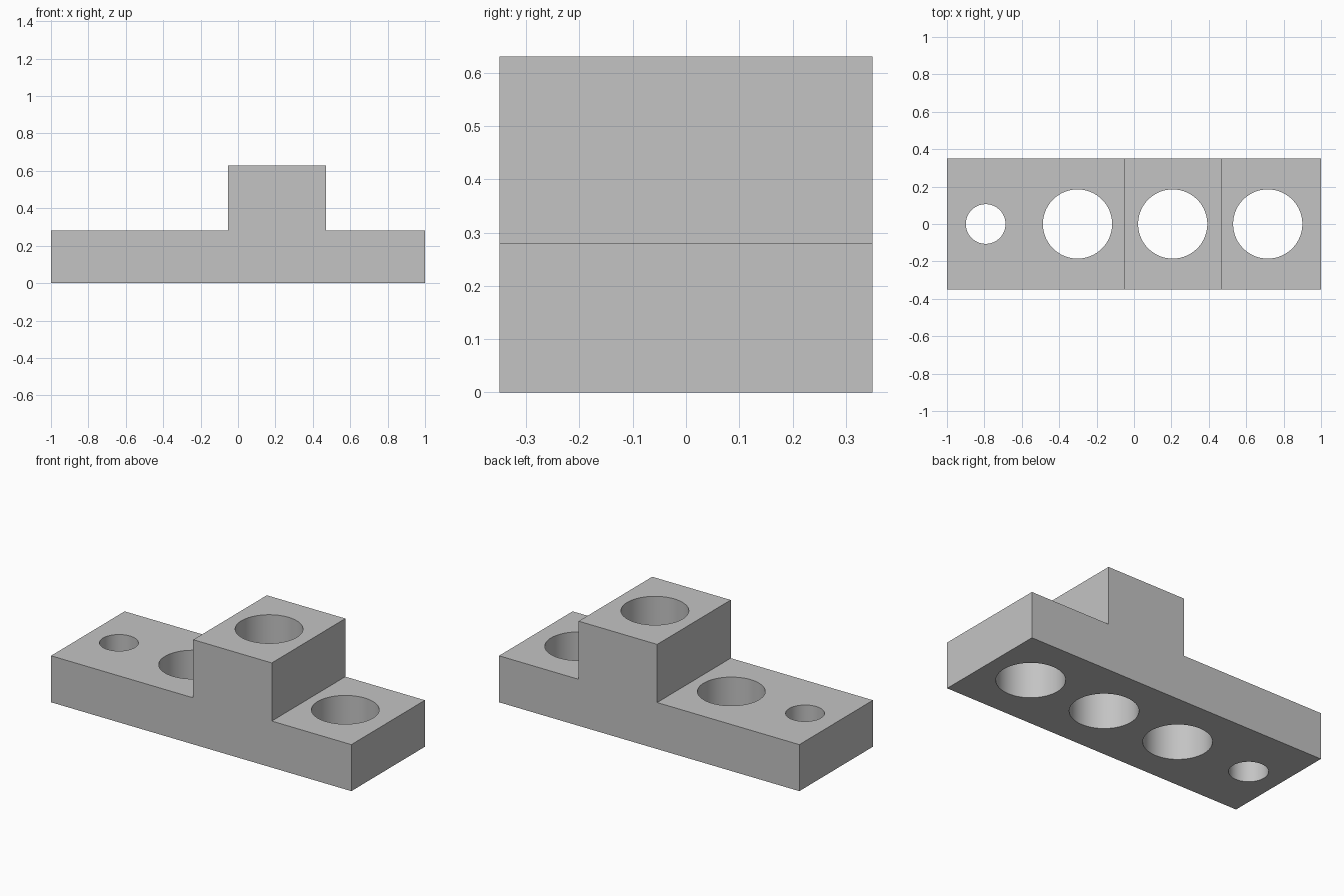
import bpy, bmesh, math

default = bpy.data.objects.get("Cube")
if default:
    bpy.data.objects.remove(default, do_unlink=True)

grey = bpy.data.materials.new("light grey")
grey.use_nodes = True
colour = (0.55, 0.55, 0.55, 1)
grey.diffuse_color = colour
grey.node_tree.nodes["Principled BSDF"].inputs["Base Color"].default_value = colour

HALF_DEPTH = 0.35
BASE_TOP, BLOCK_TOP = 0.28, 0.63
BLOCK_LEFT, BLOCK_RIGHT = -0.053, 0.47

# Stepped block: side profile extruded from front to back
profile = [(-1, 0), (1, 0), (1, BASE_TOP), (BLOCK_RIGHT, BASE_TOP),
           (BLOCK_RIGHT, BLOCK_TOP), (BLOCK_LEFT, BLOCK_TOP),
           (BLOCK_LEFT, BASE_TOP), (-1, BASE_TOP)]
bm = bmesh.new()
face = bm.faces.new([bm.verts.new((x, -HALF_DEPTH, z)) for x, z in profile])
extruded = bmesh.ops.extrude_face_region(bm, geom=[face])["geom"]
bmesh.ops.translate(bm, vec=(0, 2 * HALF_DEPTH, 0),
                    verts=[v for v in extruded if isinstance(v, bmesh.types.BMVert)])
bmesh.ops.recalc_face_normals(bm, faces=bm.faces)
mesh = bpy.data.meshes.new("stepped_block")
bm.to_mesh(mesh)
bm.free()
mesh.materials.append(grey)
block = bpy.data.objects.new("stepped_block", mesh)
bpy.context.collection.objects.link(block)


def drill(x, radius):
    """Cut a vertical through hole in the block."""
    bpy.ops.mesh.primitive_cylinder_add(vertices=96, radius=radius, depth=2,
                                        location=(x, 0, 0.3))
    cutter = bpy.context.object
    cutter.name = "hole_cutter"
    cutter.hide_render = True
    cutter.data.materials.append(grey)
    bpy.ops.object.select_all(action="DESELECT")
    block.select_set(True)
    bpy.context.view_layer.objects.active = block
    cut = block.modifiers.new("hole", "BOOLEAN")
    cut.operation = "DIFFERENCE"
    cut.solver = "EXACT"
    cut.object = cutter
    bpy.ops.object.modifier_apply(modifier=cut.name)
    bpy.data.objects.remove(cutter, do_unlink=True)


# One small hole and three large ones along the centre line
drill(-0.793, 0.106)
for x in (-0.302, 0.207, 0.715):
    drill(x, 0.185)

bpy.ops.object.shade_smooth_by_angle(angle=math.radians(30))
